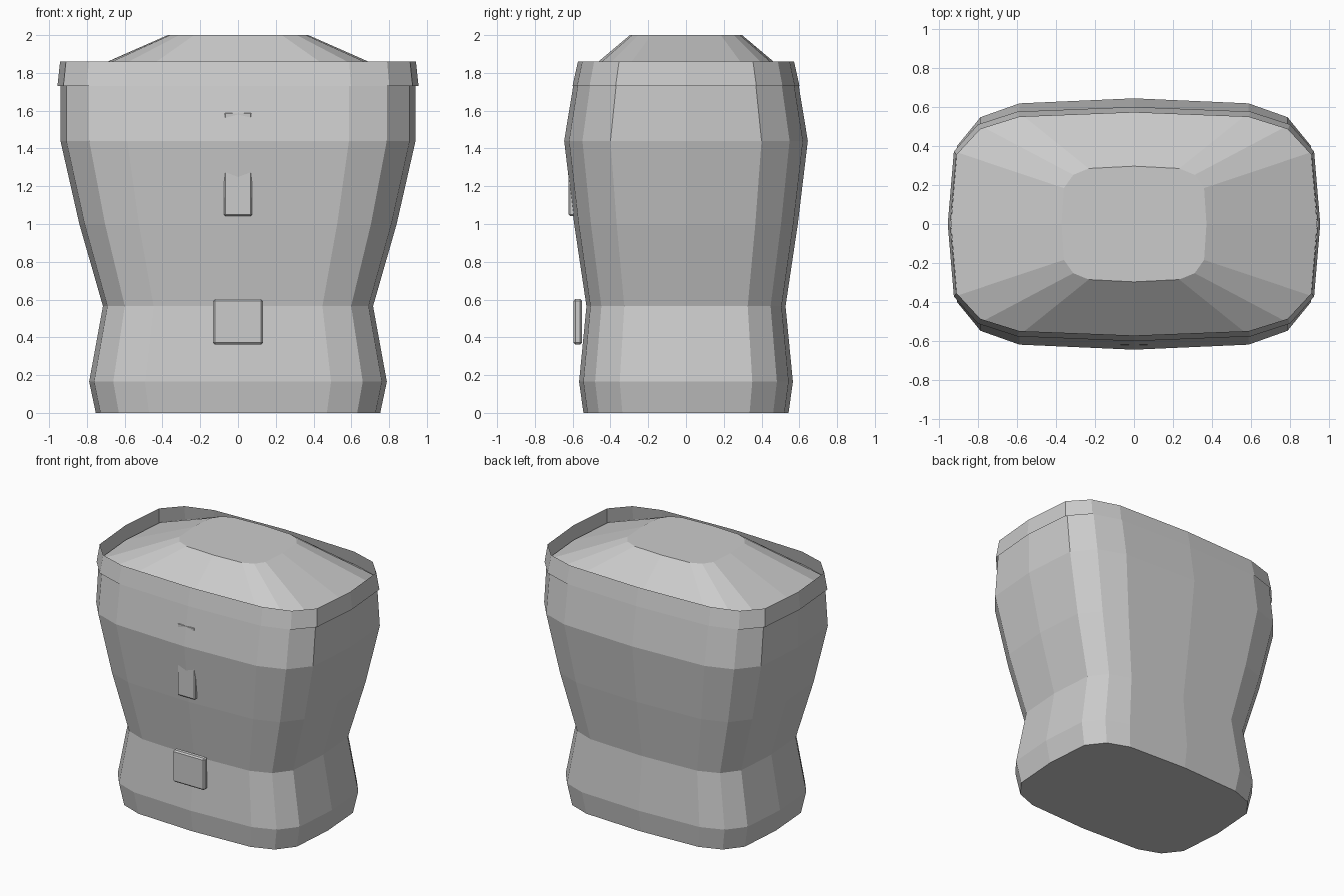
import bpy, bmesh

if "Cube" in bpy.data.objects:
    bpy.data.objects.remove(bpy.data.objects["Cube"])

# One quadrant of the 16-sided cross-section, as fractions of the half sizes
QUAD = [(1, 0), (0.967, 0.62), (0.838, 0.85), (0.625, 0.96), (0, 1)]
SECTION = (QUAD
           + [(-x, y) for x, y in QUAD[-2::-1]]
           + [(-x, -y) for x, y in QUAD[1:]]
           + [(x, -y) for x, y in QUAD[-2:0:-1]])


def loft(name, levels, capped):
    """Join scaled copies of the cross-section: levels are (z, half_x, half_y)."""
    bm = bmesh.new()
    rings = [[bm.verts.new((x * hx, y * hy, z)) for x, y in SECTION]
             for z, hx, hy in levels]
    n = len(SECTION)
    for low, high in zip(rings, rings[1:]):
        for i in range(n):
            j = (i + 1) % n
            bm.faces.new((low[i], low[j], high[j], high[i]))
    if capped:
        bm.faces.new(rings[0][::-1])
        bm.faces.new(rings[-1])
    mesh = bpy.data.meshes.new(name)
    bm.to_mesh(mesh)
    bm.free()
    obj = bpy.data.objects.new(name, mesh)
    bpy.context.collection.objects.link(obj)
    return obj


def plate(name, lo, hi, bevel):
    """Box between two corners with softened edges."""
    centre = [(a + b) / 2 for a, b in zip(lo, hi)]
    bpy.ops.mesh.primitive_cube_add(size=1, location=centre)
    obj = bpy.context.object
    obj.name = name
    obj.scale = [b - a for a, b in zip(lo, hi)]
    bpy.ops.object.transform_apply(location=False, rotation=False, scale=True)
    mod = obj.modifiers.new("soft_edges", 'BEVEL')
    mod.width = bevel
    mod.segments = 1


# Torso with waist, chest and sloping shoulders
loft("torso", [(0, 0.753, 0.543), (0.165, 0.788, 0.566), (0.565, 0.715, 0.527),
               (1.0, 0.84, 0.592), (1.44, 0.94, 0.645), (1.75, 0.94, 0.594),
               (2.0, 0.372, 0.297)], True)

# Thin open collar standing around the shoulders
loft("collar", [(1.73, 0.956, 0.601), (1.86, 0.942, 0.572)], False)

# Front fastening strip, mostly sunk into the chest, and the belt buckle
plate("front_strip", (-0.075, -0.622, 1.043), (0.075, -0.56, 1.592), 0.008)
plate("buckle", (-0.132, -0.596, 0.362), (0.132, -0.55, 0.602), 0.01)
